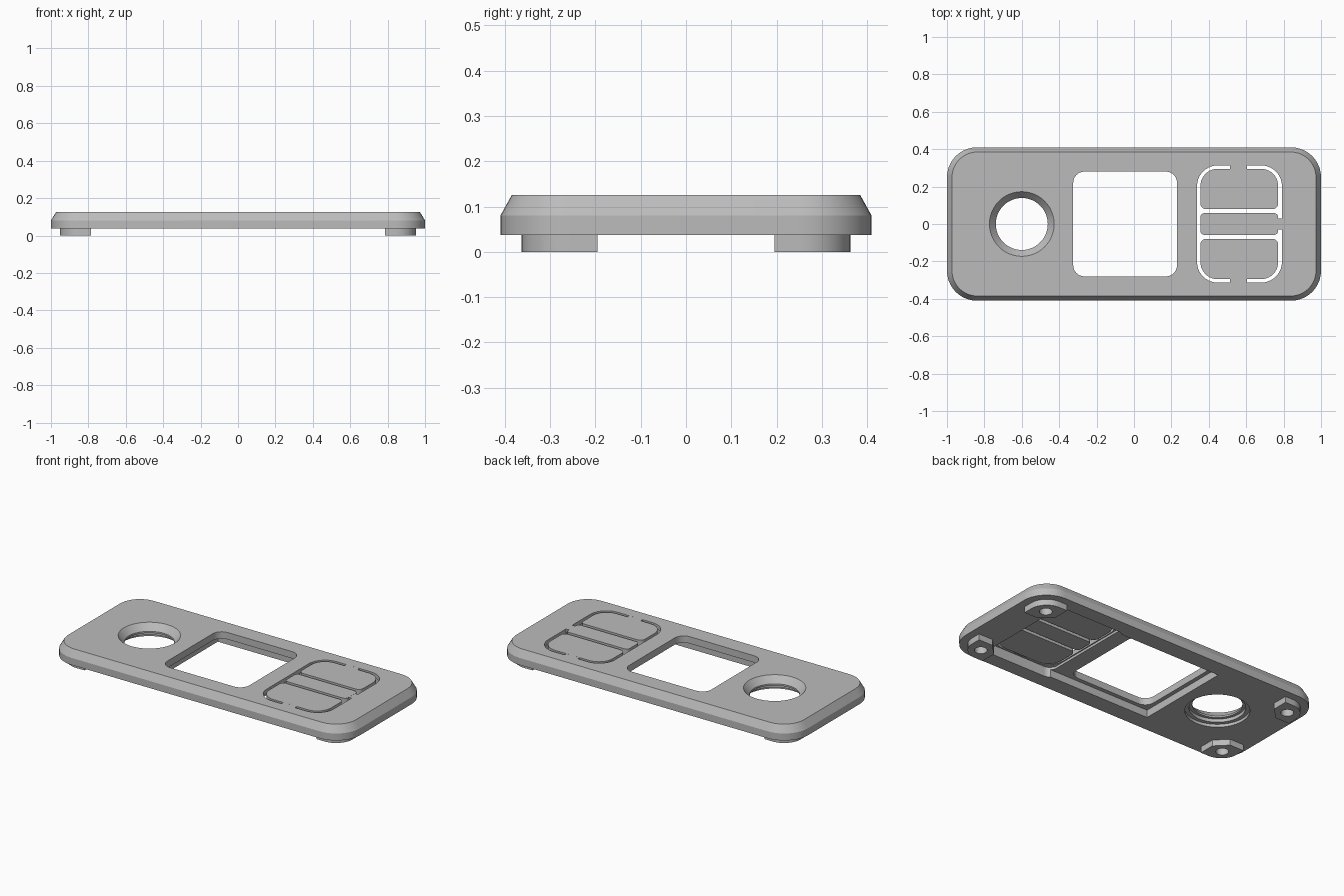
import bpy, bmesh, math

cube = bpy.data.objects.get("Cube")
if cube:
    bpy.data.objects.remove(cube, do_unlink=True)

# One grey plastic for everything
grey = bpy.data.materials.new("light_grey_plastic")
grey.use_nodes = True
colour = (0.5, 0.5, 0.5, 1)
grey.diffuse_color = colour
grey.node_tree.nodes["Principled BSDF"].inputs["Base Color"].default_value = colour

BOTTOM, TOP = 0.037, 0.125


def rounded(x0, x1, y0, y1, radii, steps=10):
    """Rounded rectangle; radii run right-top, left-top, left-bottom, right-bottom."""
    if not isinstance(radii, tuple):
        radii = (radii,) * 4
    corners = ((x1, y1, -1, -1), (x0, y1, 1, -1), (x0, y0, 1, 1), (x1, y0, -1, 1))
    points = []
    for i, ((x, y, sx, sy), r) in enumerate(zip(corners, radii)):
        for k in range(steps + 1 if r else 1):
            a = math.pi / 2 * (i + k / steps)
            points.append((x + sx * r + r * math.cos(a), y + sy * r + r * math.sin(a))
                          if r else (x, y))
    return points


def circle(x, y, r, sides=48):
    return [(x + r * math.cos(math.tau * i / sides),
             y + r * math.sin(math.tau * i / sides)) for i in range(sides)]


def loft(name, *levels):
    """Solid through matching outlines, each given with its height."""
    bm = bmesh.new()
    rings = [[bm.verts.new((x, y, z)) for x, y in pts] for pts, z in levels]
    n = len(rings[0])
    for low, high in zip(rings, rings[1:]):
        for i in range(n):
            j = (i + 1) % n
            bm.faces.new((low[i], low[j], high[j], high[i]))
    bm.faces.new(rings[0][::-1])
    bm.faces.new(rings[-1])
    bmesh.ops.recalc_face_normals(bm, faces=bm.faces)
    mesh = bpy.data.meshes.new(name)
    bm.to_mesh(mesh)
    bm.free()
    mesh.materials.append(grey)
    obj = bpy.data.objects.new(name, mesh)
    bpy.context.collection.objects.link(obj)
    return obj


def prism(name, outline, z0, z1):
    return loft(name, (outline, z0), (outline, z1))


def select(obj):
    bpy.ops.object.select_all(action='DESELECT')
    obj.select_set(True)
    bpy.context.view_layer.objects.active = obj


def cut(target, cutter):
    cutter.hide_render = True
    mod = target.modifiers.new("cut", 'BOOLEAN')
    mod.operation, mod.solver, mod.object = 'DIFFERENCE', 'EXACT', cutter
    select(target)
    bpy.ops.object.modifier_apply(modifier=mod.name)
    bpy.data.objects.remove(cutter, do_unlink=True)


# Chamfered face plate
rim = rounded(-1, 1, -0.41, 0.41, 0.16)
plate = loft("face_plate", (rim, BOTTOM), (rim, 0.08),
             (rounded(-0.973, 0.973, -0.385, 0.385, 0.135), TOP))
parts = [plate]

# Underside pockets, display window and button opening
low, high = 0.0, 0.2
cut(plate, prism("display_pocket", rounded(-0.35, 0.43, -0.305, 0.305, 0), low, 0.083))
cut(plate, prism("button_pocket", rounded(0.33, 0.797, -0.32, 0.32, 0.05), low, 0.098))
cut(plate, prism("window_cutter", rounded(-0.325, 0.23, -0.28, 0.28, 0.06), low, high))
cut(plate, prism("button_cutter", rounded(0.337, 0.791, -0.313, 0.313, 0.11), low, high))

# Round opening: stepped from below, flared at the top
for radius, z in ((0.18, 0.055), (0.157, 0.075), (0.139, high)):
    cut(plate, prism("ring_cutter", circle(-0.6, 0, radius), low, z))
flare = 0.034 / 0.04
cut(plate, loft("flare_cutter", (circle(-0.6, 0, 0.139), TOP - 0.04),
                (circle(-0.6, 0, 0.173 + flare * 0.02), TOP + 0.02)))

# Two push buttons with their flexible bridges
for side, word in ((1, "back"), (-1, "front")):
    outline = [(x, y * side) for x, y in
               rounded(0.355, 0.771, 0.08, 0.295, (0.092, 0.092, 0.03, 0.03))]
    parts.append(prism(word + "_button", outline, 0.09, TOP))
    bridge = [(x, y * side) for x, y in rounded(0.513, 0.604, 0.285, 0.318, 0)]
    parts.append(prism(word + "_button_bridge", bridge, 0.1, TOP - 0.0002))

# Fixed bar between the buttons, held by a tab
parts.append(prism("centre_bar", rounded(0.355, 0.771, -0.058, 0.058, 0.022), 0.09, TOP))
parts.append(prism("centre_bar_tab", rounded(0.76, 0.797, -0.03, 0.03, 0), 0.1, TOP - 0.0002))

# Corner feet: rounded outside, chamfered inside, with a screw hole
for sx, wx in ((1, "left"), (-1, "right")):
    for sy, wy in ((1, "back"), (-1, "front")):
        shape = rounded(0.786, 0.952, 0.195, 0.363, (0.11, 0, 0, 0))
        corner = shape.index((0.786, 0.195))
        shape[corner:corner + 1] = [(0.786, 0.265), (0.856, 0.195)]
        foot = prism(f"{wy}_{wx}_foot", [(x * sx, y * sy) for x, y in shape],
                     0, BOTTOM + 0.002)
        for body in (foot, plate):
            cut(body, prism("screw_cutter", circle(0.869 * sx, 0.279 * sy, 0.036, 24),
                            -0.01, 0.09))
        parts.append(foot)

for part in parts:
    select(part)
    bpy.ops.object.shade_smooth_by_angle(angle=math.radians(25))
